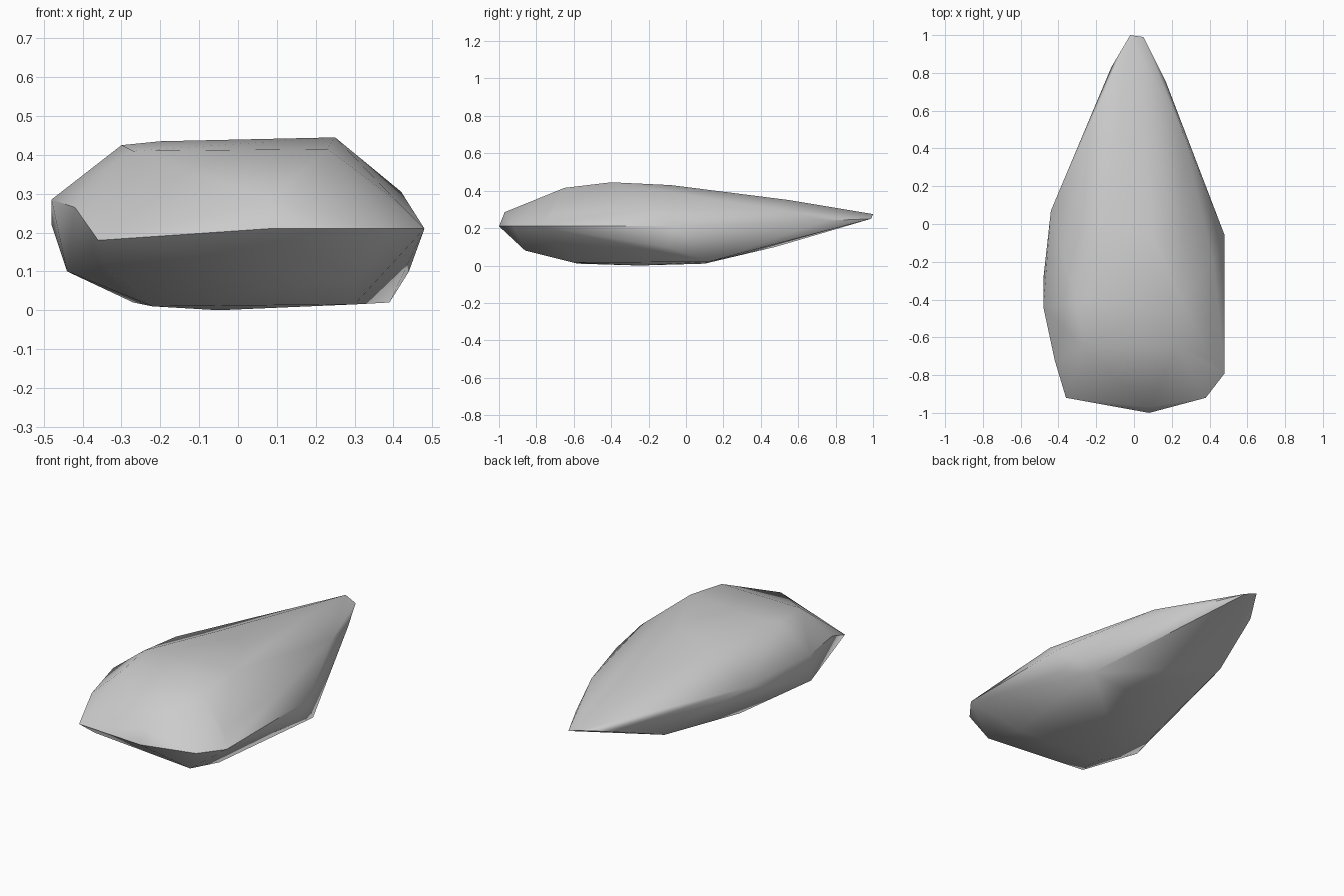
import bpy
import bmesh
import math

default_cube = bpy.data.objects.get("Cube")
if default_cube:
    bpy.data.objects.remove(default_cube, do_unlink=True)


def make_material(name, colour):
    material = bpy.data.materials.new(name)
    material.use_nodes = True
    material.diffuse_color = colour
    shader = material.node_tree.nodes["Principled BSDF"]
    shader.inputs["Base Color"].default_value = colour
    shader.inputs["Roughness"].default_value = 0.8
    return material


def hull_object(name, corner_groups, material, sharp_angle):
    """Stretch a convex skin over the corner points and shade it smooth."""
    bm = bmesh.new()
    for group in corner_groups:
        for corner in group:
            bm.verts.new(corner)
    bmesh.ops.convex_hull(bm, input=list(bm.verts), use_existing_faces=False)
    unused = [vert for vert in bm.verts if not vert.link_faces]
    bmesh.ops.delete(bm, geom=unused, context="VERTS")
    bmesh.ops.recalc_face_normals(bm, faces=list(bm.faces))
    mesh = bpy.data.meshes.new(name)
    bm.to_mesh(mesh)
    bm.free()
    mesh.materials.append(material)
    obj = bpy.data.objects.new(name, mesh)
    bpy.context.collection.objects.link(obj)
    bpy.ops.object.select_all(action="DESELECT")
    obj.select_set(True)
    bpy.context.view_layer.objects.active = obj
    bpy.ops.object.shade_smooth_by_angle(angle=math.radians(sharp_angle))
    return obj


# Narrow pointed end at the back
tip = [(-.02, 1, .275), (.05, .99, .25), (-.12, .83, .23), (.17, .75, .24)]

# Broad crown, falling away towards the tip
crown = [(.25, -.4, .445), (-.2, -.38, .435), (-.3, -.42, .425),
         (.23, -.65, .415), (-.27, -.65, .41), (.1, -.08, .43),
         (-.15, 0, .41), (.05, .55, .35)]

# Shoulders and widest rim along both flanks
left_flank = [(.42, -.2, .305), (.41, -.72, .28), (.48, -.06, .21),
              (.48, -.79, .21), (.26, .48, .3), (.44, -.1, .1)]
right_flank = [(-.44, .07, .28), (-.48, -.29, .22), (-.48, -.44, .285),
               (-.42, -.72, .265), (-.44, -.5, .1)]

# Blunt front edge
front_edge = [(.08, -1, .21), (.38, -.92, .21), (-.36, -.92, .18),
              (.08, -.97, .285), (.3, -.86, .08), (-.33, -.82, .1)]

# Underside
underside = [(.39, .12, .02), (.1, .1, .01), (-.05, -.25, 0),
             (-.22, -.58, .01), (-.27, -.1, .02), (.3, -.6, .015),
             (-.2, .48, .1)]

stone_grey = make_material("stone grey", (.6, .6, .6, 1))
hull_object("stone", [tip, crown, left_flank, right_flank, front_edge, underside],
            stone_grey, 50)
